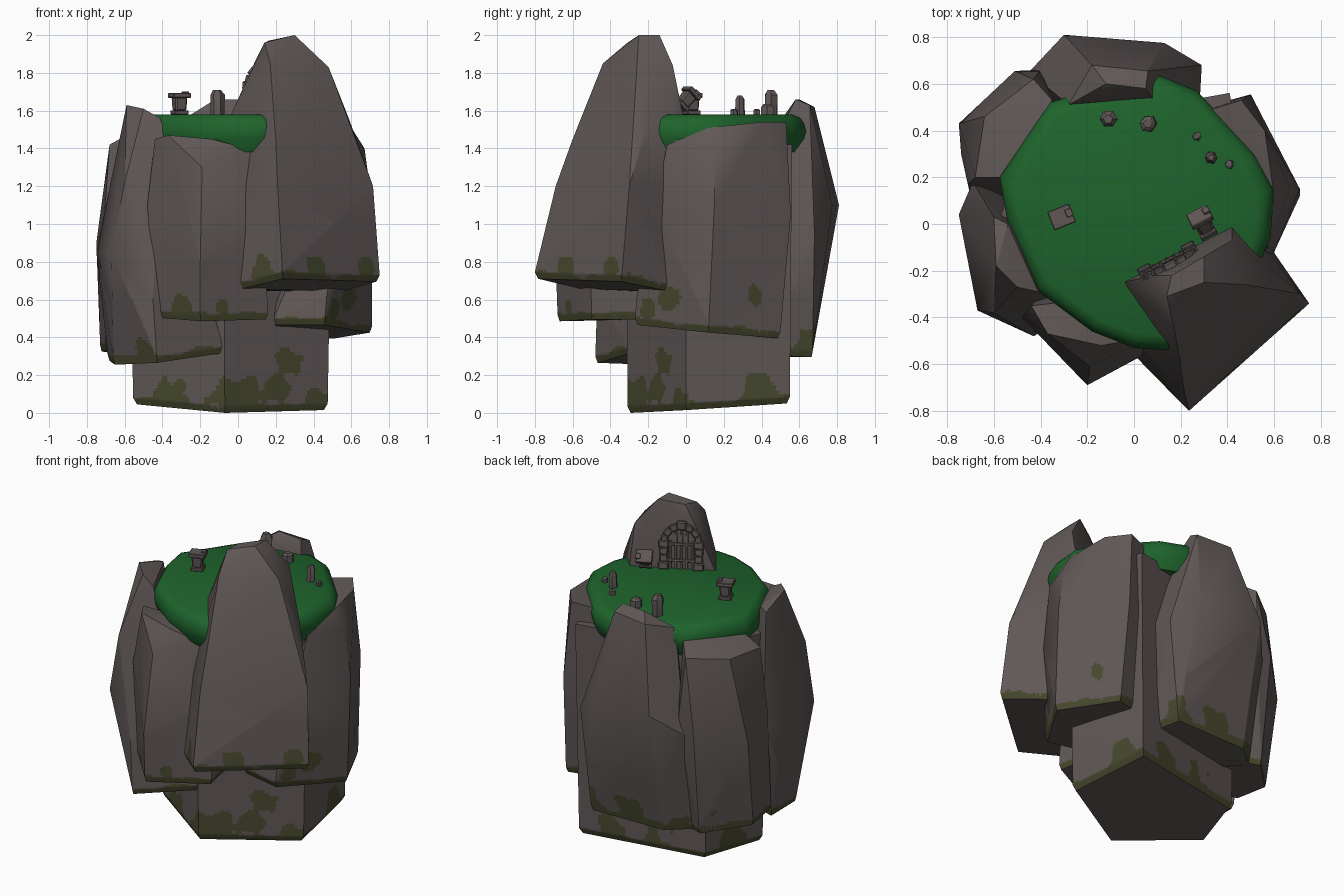
import bpy, bmesh, math, random
from mathutils import Vector, Matrix, noise

if "Cube" in bpy.data.objects:
    bpy.data.objects.remove(bpy.data.objects["Cube"])

random.seed(4)


def material(name, rgb):
    m = bpy.data.materials.new(name)
    m.diffuse_color = (*rgb, 1)
    m.use_nodes = True
    m.node_tree.nodes["Principled BSDF"].inputs["Base Color"].default_value = m.diffuse_color
    return m


STONE = material("grey_stone", (0.115, 0.096, 0.093))
MOSS = material("olive_moss", (0.062, 0.066, 0.027))
GRASS = material("green_grass", (0.013, 0.127, 0.025))

# moss patches: centre and radius
PATCHES = [(-.36, -.12, .09, .09), (-.08, -.28, .08, .08), (.06, -.22, .13, .06), (.26, -.13, .29, .075),
           (.2, -.16, .12, .07), (.4, -.04, .08, .06), (.45, .38, .1, .07), (-.1, .45, .12, .08), (.2, .5, .12, .07),
           (-.48, .2, .12, .08), (.58, -.08, .6, .055), (.62, .36, .62, .055), (.52, -.2, .53, .05),
           (-.3, -.57, .55, .06), (-.08, -.6, .54, .05), (.1, -.68, .76, .06), (.42, -.64, .76, .05),
           (.68, -.4, .75, .05), (-.5, -.4, .32, .06), (-.55, .47, .46, .05), (-.05, .68, .35, .08),
           (-.35, .58, .36, .06), (.2, .66, .36, .06)]


def finish(bm, name, mats, angle=30):
    bmesh.ops.recalc_face_normals(bm, faces=bm.faces[:])
    for f in bm.faces:
        f.smooth = True
    for e in bm.edges:
        e.smooth = len(e.link_faces) == 2 and e.calc_face_angle(0) < math.radians(angle)
    me = bpy.data.meshes.new(name)
    bm.to_mesh(me)
    bm.free()
    for m in mats:
        me.materials.append(m)
    ob = bpy.data.objects.new(name, me)
    bpy.context.collection.objects.link(ob)
    return ob


def hull(points):
    bm = bmesh.new()
    for p in points:
        bm.verts.new(p)
    bmesh.ops.convex_hull(bm, input=bm.verts[:])
    bmesh.ops.delete(bm, geom=[v for v in bm.verts if not v.link_faces], context='VERTS')
    bmesh.ops.dissolve_limit(bm, angle_limit=math.radians(3), verts=bm.verts[:], edges=bm.edges[:])
    return bm


def rock(name, base, upper, rim=0.035):
    """Faceted boulder with a chamfered, mossy lower rim."""
    base = [Vector(p) for p in base]
    c = sum(base, Vector()) / len(base)
    low = [Vector((c.x + (p.x - c.x) * .96, c.y + (p.y - c.y) * .96, p.z - rim)) for p in base]
    bm = hull(base + low + [Vector(p) for p in upper])
    # fine cuts in the lower part so moss patches get an outline
    step = .016
    z0 = min(p.z for p in base)
    z1 = max(p.z for p in base) + .26
    bmesh.ops.bisect_plane(bm, geom=bm.verts[:] + bm.edges[:] + bm.faces[:],
                           plane_co=(0, 0, z1), plane_no=(0, 0, 1))
    for axis in range(3):
        no = Vector((axis == 0, axis == 1, axis == 2))
        lo, hi = (-.82, .82) if axis < 2 else (z0, z1)
        for i in range(1, int((hi - lo) / step)):
            d = lo + i * step
            g = set()
            for f in bm.faces:
                if f.normal.z > -.85 and f.calc_center_median().z < z1:
                    s = [v.co[axis] for v in f.verts]
                    if min(s) <= d <= max(s):
                        g.add(f)
                        g.update(f.edges)
                        g.update(f.verts)
            if g:
                bmesh.ops.bisect_plane(bm, geom=list(g), plane_co=no * d, plane_no=no)
    bm.normal_update()
    for f in bm.faces:
        p = f.calc_center_median()
        if f.normal.z < -.85 or p.z > z1:
            continue
        w = [1 / ((p.xy - b.xy).length_squared + 1e-4) ** 2 for b in base]
        h = p.z - sum(a * b.z for a, b in zip(w, base)) / sum(w)
        wob = noise.noise(p * 11)
        blob = any((p - Vector(q[:3])).length < q[3] * (1.1 + wob) for q in PATCHES)
        if h < .004 + .02 * wob or blob:
            f.material_index = 1
    return finish(bm, name, [STONE, MOSS])


# central column
core = [(-.07, -.31, .035), (.475, 0, .05), (.39, .55, .085), (-.42, .4, .08), (-.555, 0, .08)]
rock("core_column", core, [(x * 1.05, y * 1.02, 1.42) for x, y, z in core])

# tall boulder carrying the gate
rock("gate_boulder",
     [(0, -.56, .69), (.235, -.8, .745), (.75, -.34, .73), (.57, -.08, .68), (.3, -.1, .68), (.05, -.3, .68)],
     [(.02, -.5, 1.2), (.21, -.69, 1.2), (.715, -.3, 1.2), (.52, -.05, 1.2),
      (-.05, -.25, 1.55), (.42, -.01, 1.55), (.59, -.2, 1.55), (.2, -.6, 1.45),
      (.09, -.22, 1.86), (.17, -.44, 1.85), (.48, -.26, 1.83), (.42, -.07, 1.84),
      (.14, -.31, 1.96), (.3, -.14, 2.0), (.3, -.25, 2.0), (.16, -.22, 1.97)])

# ring of boulders
rock("front_boulder",
     [(-.44, -.42, .54), (-.2, -.68, .52), (.16, -.5, .53), (.1, -.2, .53), (-.3, -.2, .53)],
     [(-.48, -.4, 1.1), (-.2, -.69, .8), (-.19, -.61, 1.3), (.13, -.51, 1.0),
      (-.44, -.35, 1.45), (-.37, -.47, 1.47), (-.14, -.52, 1.45), (.08, -.48, 1.39), (0, -.3, 1.43)])
rock("left_boulder",
     [(-.66, -.2, .29), (-.43, -.48, .3), (-.08, -.3, .35), (-.3, 0, .33), (-.69, .1, .31)],
     [(-.75, .04, .85), (-.67, -.37, .85), (-.6, -.38, 1.22), (-.45, -.47, .6), (-.69, .18, .9),
      (-.6, .03, 1.56), (-.54, 0, 1.58), (-.59, -.18, 1.63), (-.5, -.27, 1.61), (-.41, -.29, 1.56)])
rock("back_left_boulder",
     [(-.73, .35, .36), (-.5, .58, .33), (-.3, .5, .33), (-.4, .1, .36), (-.7, .12, .37)],
     [(-.75, .43, .9), (-.51, .655, 1.0), (-.4, .66, 1.0), (-.71, .17, 1.0), (-.74, .3, .8),
      (-.35, .53, 1.5), (-.57, .2, 1.48), (-.43, .62, 1.44), (-.64, .46, 1.43), (-.68, .2, 1.42)])
rock("back_boulder",
     [(-.46, .53, .33), (-.3, .66, .33), (.22, .67, .33), (.25, .45, .34), (-.34, .4, .33)],
     [(-.3, .81, 1.1), (.13, .775, 1.1), (.29, .68, .95), (-.45, .65, .95), (.28, .5, 1.0),
      (-.18, .68, 1.62), (.06, .655, 1.63), (.05, .58, 1.66), (-.12, .6, 1.66), (-.28, .51, 1.56), (.08, .54, 1.58)])
rock("right_boulder",
     [(.19, -.21, .5), (.46, -.27, .5), (.71, .12, .46), (.52, .5, .43), (.3, .45, .43), (.2, .2, .46)],
     [(.71, .15, 1.1), (.67, .15, 1.4), (.5, .555, 1.05), (.6, -.12, 1.0), (.3, .5, 1.0), (.47, -.26, .62),
      (.33, .49, 1.52), (.46, .53, 1.54), (.56, .4, 1.54), (.6, .12, 1.51), (.57, -.1, 1.42)])

# grassy top with a rounded rim
edge = [(.14, -.54), (0, -.53), (-.18, -.46), (-.42, -.28), (-.54, 0), (-.575, .2), (-.36, .52), (-.1, .6),
        (.11, .635), (.27, .57), (.52, .3), (.6, .15), (.585, -.05), (.55, -.14), (.4, -.4)]
bm = hull([(x * s, y * s, z) for s, z in ((.93, 1.38), (.99, 1.45), (1, 1.49), (.985, 1.53), (.95, 1.562), (.88, 1.58), (.4, 1.59))
           for x, y in edge])
finish(bm, "grass_top", [GRASS], 45)


def block(bm, size, mat, top=1.0):
    """Chamfered block standing on the matrix origin; top = taper."""
    sx, sy, sz = (s / 2 for s in size)
    b = hull([(x * sx * t, y * sy * t, z) for z, t in ((0, 1), (sz * 2, top)) for x in (-1, 1) for y in (-1, 1)])
    bmesh.ops.bevel(b, geom=b.edges[:], offset=min(size) * .14, segments=1, affect='EDGES')
    b.transform(mat)
    me = bpy.data.meshes.new("tmp")
    b.to_mesh(me)
    b.free()
    bm.from_mesh(me)
    bpy.data.meshes.remove(me)


T = Matrix.Translation

# gate: pillars, arch stones and bars, leaning with the boulder face
gate = T((.145, -.158, 1.575)) @ Matrix.Rotation(math.radians(27.4), 4, 'Z') @ Matrix.Rotation(math.radians(8), 4, 'X')
bm = bmesh.new()
for s in (-1, 1):
    for i, w in enumerate((.062, .048, .052, .062)):
        block(bm, (w, w, .046), gate @ T((s * .105, 0, i * .045)))
for i in range(7):
    a = math.radians(-78 + 26 * i)
    key = .012 if i == 3 else 0
    block(bm, (.044 + key, .052 + key, .042 + key),
          gate @ T((0, 0, .165)) @ Matrix.Rotation(a, 4, 'Y') @ T((0, 0, .083)), 1.12)
finish(bm, "gate_arch", [STONE])
bm = bmesh.new()
for i in range(-2, 3):
    block(bm, (.014, .014, .25 - .018 * i * i), gate @ T((i * .033, .008, 0)))
for z in (.05, .15):
    block(bm, (.17, .012, .016), gate @ T((0, .014, z)))
finish(bm, "gate_bars", [STONE])


# stone pedestals
def pedestal(name, mat):
    bm = bmesh.new()
    block(bm, (.075, .075, .022), mat)
    block(bm, (.06, .06, .075), mat @ T((0, 0, .018)), 1.15)
    block(bm, (.1, .085, .026), mat @ T((0, 0, .088)))
    block(bm, (.03, .035, .016), mat @ T((.036, .005, .105)))
    finish(bm, name, [STONE])


pedestal("left_pedestal", T((-.31, .03, 1.58)) @ Matrix.Rotation(math.radians(22), 4, 'Z'))
pedestal("gate_pedestal", T((.315, -.035, 1.62)) @ Matrix.Rotation(math.radians(27), 4, 'Z')
         @ Matrix.Rotation(math.radians(-45), 4, 'X'))

# standing stones scattered on the grass
for i, (x, y, r, h) in enumerate([(-.11, .45, .04, .13), (.06, .43, .038, .055), (.33, .285, .028, .1),
                                  (.27, .375, .02, .03), (.41, .255, .02, .03)]):
    pts = []
    for z, s in ((-.02, 1), (h * .8, .95), (h, .5)):
        for k in range(6):
            a = k * math.pi / 3 + i
            q = r * s * random.uniform(.85, 1.1)
            pts.append((x + q * math.cos(a), y + q * math.sin(a), 1.58 + z))
    finish(hull(pts), "standing_stone_%d" % (i + 1), [STONE])
